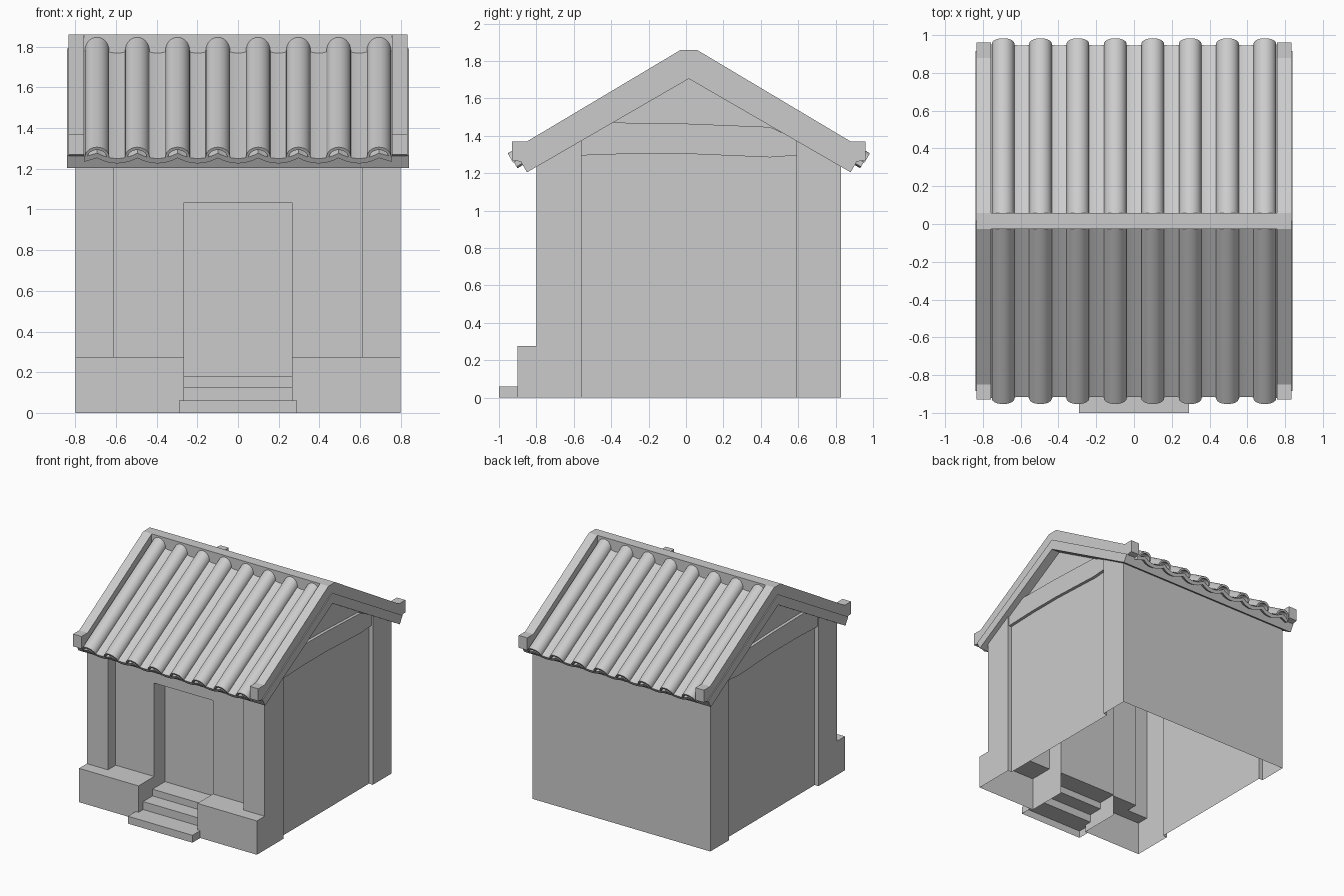
import bpy, bmesh, math

if "Cube" in bpy.data.objects:
    bpy.data.objects.remove(bpy.data.objects["Cube"])

YC = 0.015                      # ridge line y
C, S = 0.864, 0.504             # cos / sin of roof pitch


def make(name, verts, faces, mirror=False, smooth=False, recalc=True):
    me = bpy.data.meshes.new(name)
    me.from_pydata(verts, [], faces)
    bm = bmesh.new()
    bm.from_mesh(me)
    bmesh.ops.remove_doubles(bm, verts=bm.verts, dist=1e-5)
    if recalc:
        bmesh.ops.recalc_face_normals(bm, faces=bm.faces)
    bm.to_mesh(me)
    bm.free()
    ob = bpy.data.objects.new(name, me)
    bpy.context.collection.objects.link(ob)
    if mirror:
        ob.modifiers.new("Mirror", 'MIRROR')
    if smooth:
        bpy.ops.object.select_all(action='DESELECT')
        ob.select_set(True)
        bpy.context.view_layer.objects.active = ob
        bpy.ops.object.shade_smooth_by_angle(angle=math.radians(35))
    return ob


def loft(name, a, b, strip=False, **kw):
    """Join two matching closed loops with sides and end caps."""
    n = len(a)
    faces = [(i, (i + 1) % n, n + (i + 1) % n, n + i) for i in range(n)]
    if strip:                   # cap as a strip: outer curve then inner curve
        for o in (0, n):
            faces += [(o + i, o + i + 1, o + n - 2 - i, o + n - 1 - i) for i in range(n // 2 - 1)]
    else:
        faces += [tuple(range(n)), tuple(range(n, 2 * n))]
    return make(name, a + b, faces, **kw)


def prism(name, yz, x0, x1, **kw):
    return loft(name, [(x0, y, z) for y, z in yz], [(x1, y, z) for y, z in yz], **kw)


def roof_z(y):
    return 1.72 - 0.578 * abs(y - YC)


class Shell:
    """Open-bottomed half building made of outward-facing panels."""
    def __init__(self):
        self.v, self.f = [], []

    def face(self, pts):
        k = len(self.v)
        self.v += pts
        self.f.append(tuple(range(k, k + len(pts))))

    def walls(self, path, z0, z1=None):
        for a, b in zip(path, path[1:]):
            ta, tb = (z1 or roof_z(a[1])), (z1 or roof_z(b[1]))
            self.face([(*a, z0), (*b, z0), (*b, tb), (*a, ta)])

    def build(self, name):
        return make(name, self.v, self.f, mirror=True, recalc=False)


# Walls with corner posts and a recessed doorway
w = Shell()
w.walls([(.265, -.70), (.61, -.70), (.61, -.80), (.80, -.80)], .275)
w.walls([(.80, -.80), (.80, -.56), (.765, -.56), (.765, YC), (.765, .59),
         (.80, .59), (.80, .83), (0, .83)], 0)
w.walls([(0, -.70), (.265, -.70)], 1.035)
w.build("walls")

d = Shell()
d.walls([(0, -.56), (.265, -.56)], .18, 1.035)
d.walls([(.265, -.56), (.265, -.70)], 0, 1.035)
d.face([(0, -.70, 1.035), (0, -.56, 1.035), (.265, -.56, 1.035), (.265, -.70, 1.035)])
d.build("doorway")

# Front plinth either side of the steps
p = Shell()
p.walls([(.265, -.70), (.265, -.90), (.80, -.90), (.80, -.80)], 0, .275)
p.face([(x, y, .275) for x, y in [(.265, -.9), (.8, -.9), (.8, -.8),
                                  (.61, -.8), (.61, -.7), (.265, -.7)]])
p.build("plinth")

# Steps
s = Shell()
s.walls([(0, -1), (.29, -1), (.29, -.9)], 0, .06)
s.face([(0, -1, .06), (.29, -1, .06), (.29, -.9, .06), (0, -.9, .06)])
prof = [(-.9, .06), (-.84, .06), (-.84, .125), (-.72, .125), (-.72, .18), (-.56, .18)]
for (y0, z0), (y1, z1) in zip(prof, prof[1:]):
    s.face([(0, y0, z0), (.265, y0, z0), (.265, y1, z1), (0, y1, z1)])
s.build("steps")

# Slightly bowed tie beam on each gable
prism("gable_beam", [(-.56, 1.295), (-.3, 1.304), (0, 1.304), (.45, 1.285), (.59, 1.295),
                     (.59, 1.38), (.45, 1.447), (0, 1.465), (-.4, 1.471), (-.56, 1.385)],
      .75, .79, mirror=True)


def both(half):
    """Mirror a half profile (distance from ridge, z) about the ridge."""
    out = [(YC + a, z) for a, z in half]
    return out + [(YC - a, z) for a, z in reversed(half) if a > 0]


# Roof slab, edge boards and ridge
prism("roof_slab", both([(0, 1.79), (.90, 1.265), (.865, 1.205), (0, 1.705)]), -.84, .84)
prism("roof_edge", both([(.0425, 1.86), (.865, 1.37), (.945, 1.37), (.945, 1.27),
                         (.90, 1.262), (0, 1.785)]), .757, .833, mirror=True)
prism("ridge", both([(.0425, 1.86), (.0425, 1.74)]), -.757, .757)

# Tiles: hollow rounded covers over a scalloped sheet, on both slopes
PITCH = 0.198
for side, label in ((-1, "front"), (1, "back")):
    def place(xn, along):
        return [(x, YC + side * (along * C + n * S), 1.79 - along * S + n * C) for x, n in xn]

    for i in range(8):
        cx = (i - 3.5) * PITCH
        arc = [math.pi * k / 14 for k in range(15)]
        sec = [(cx + .06 * math.cos(t), .012 + .058 * math.sin(t)) for t in arc]
        sec += [(cx + .047 * math.cos(t), .012 + .042 * math.sin(t)) for t in reversed(arc)]
        loft(f"{label}_cover_tile_{i + 1}", place(sec, 0.0), place(sec, 1.08),
             strip=True, smooth=True)

    wave = []
    for k in range(71):
        u = (k % 10) / 10 - .5
        wave.append(((k / 10 - 3.5) * PITCH, .003 + .03 * (2 * u) ** 2))
    wave = [(-.757, .012)] + wave + [(.757, .012)]
    sec = wave + [(x, n - .028) for x, n in reversed(wave)]
    loft(f"{label}_pan_tiles", place(sec, 0.0), place(sec, 1.075), strip=True, smooth=True)
